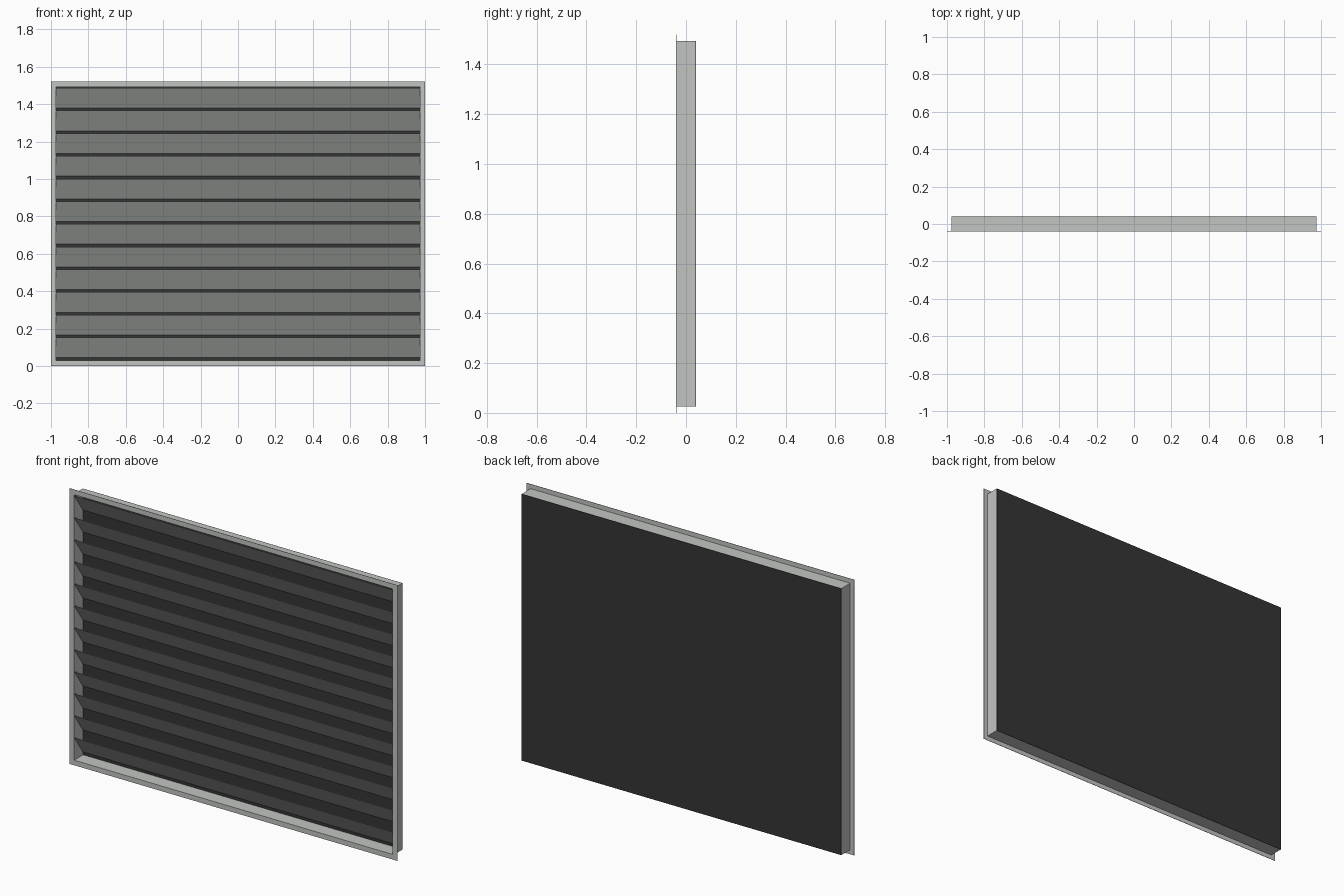
import bpy, bmesh

if "Cube" in bpy.data.objects:
    bpy.data.objects.remove(bpy.data.objects["Cube"])

W, H = 2.0, 1.52            # flange width and height
LIP = 0.025                 # flange overhang
FRONT, BACK = -0.04, 0.04
WALL = 0.003


def material(name, rgb):
    m = bpy.data.materials.new(name)
    m.diffuse_color = (*rgb, 1.0)
    m.use_nodes = True
    m.node_tree.nodes["Principled BSDF"].inputs["Base Color"].default_value = m.diffuse_color
    return m


metal = material("light grey metal", (0.54, 0.56, 0.54))
dark = material("dark backing", (0.034, 0.036, 0.034))


def finish(bm, name, mat):
    bmesh.ops.recalc_face_normals(bm, faces=bm.faces)
    me = bpy.data.meshes.new(name)
    bm.to_mesh(me)
    bm.free()
    me.materials.append(mat)
    ob = bpy.data.objects.new(name, me)
    bpy.context.collection.objects.link(ob)
    return ob


def rect(inset):
    x, z0, z1 = W / 2 - inset, inset, H - inset
    return [(-x, z0), (x, z0), (x, z1), (-x, z1)]


def ring(name, outer, inner, y0, y1, mat):
    """Rectangular picture-frame ring between two insets."""
    bm = bmesh.new()
    loops = [[bm.verts.new((x, y, z)) for x, z in rect(i)]
             for i, y in ((outer, y0), (inner, y0), (inner, y1), (outer, y1))]
    for k in range(4):
        a, b = loops[k], loops[(k + 1) % 4]
        for j in range(4):
            n = (j + 1) % 4
            bm.faces.new((a[j], a[n], b[n], b[j]))
    return finish(bm, name, mat)


def prism(name, profile, half_x, mat):
    """Closed y-z profile extruded along x."""
    bm = bmesh.new()
    a, b = [[bm.verts.new((x, y, z)) for y, z in profile]
            for x in (-half_x, half_x)]
    bm.faces.new(a)
    bm.faces.new(b)
    for j in range(len(a)):
        n = (j + 1) % len(a)
        bm.faces.new((a[j], a[n], b[n], b[j]))
    return finish(bm, name, mat)


# Front flange and the duct frame behind it
ring("front_flange", 0, LIP + WALL, FRONT, FRONT + 0.002, metal)
ring("duct_frame", LIP, LIP + WALL, FRONT + 0.002, BACK - 0.002, metal)

# Dark backing sheet closing the rear
prism("back_panel", [(BACK - 0.002, LIP), (BACK, LIP),
                     (BACK, H - LIP), (BACK - 0.002, H - LIP)],
      W / 2 - LIP, dark)

# Twelve slats sloping down from the front edge to the back
for i in range(12):
    z = 0.0445 + 0.1213 * i
    top, t = z + 0.107, 0.003
    prism(f"slat_{i + 1}", [(FRONT + 0.001, top), (0.036, z),
                            (0.036, z + t), (FRONT + 0.001 + t, top)],
          W / 2 - LIP - WALL, metal)
